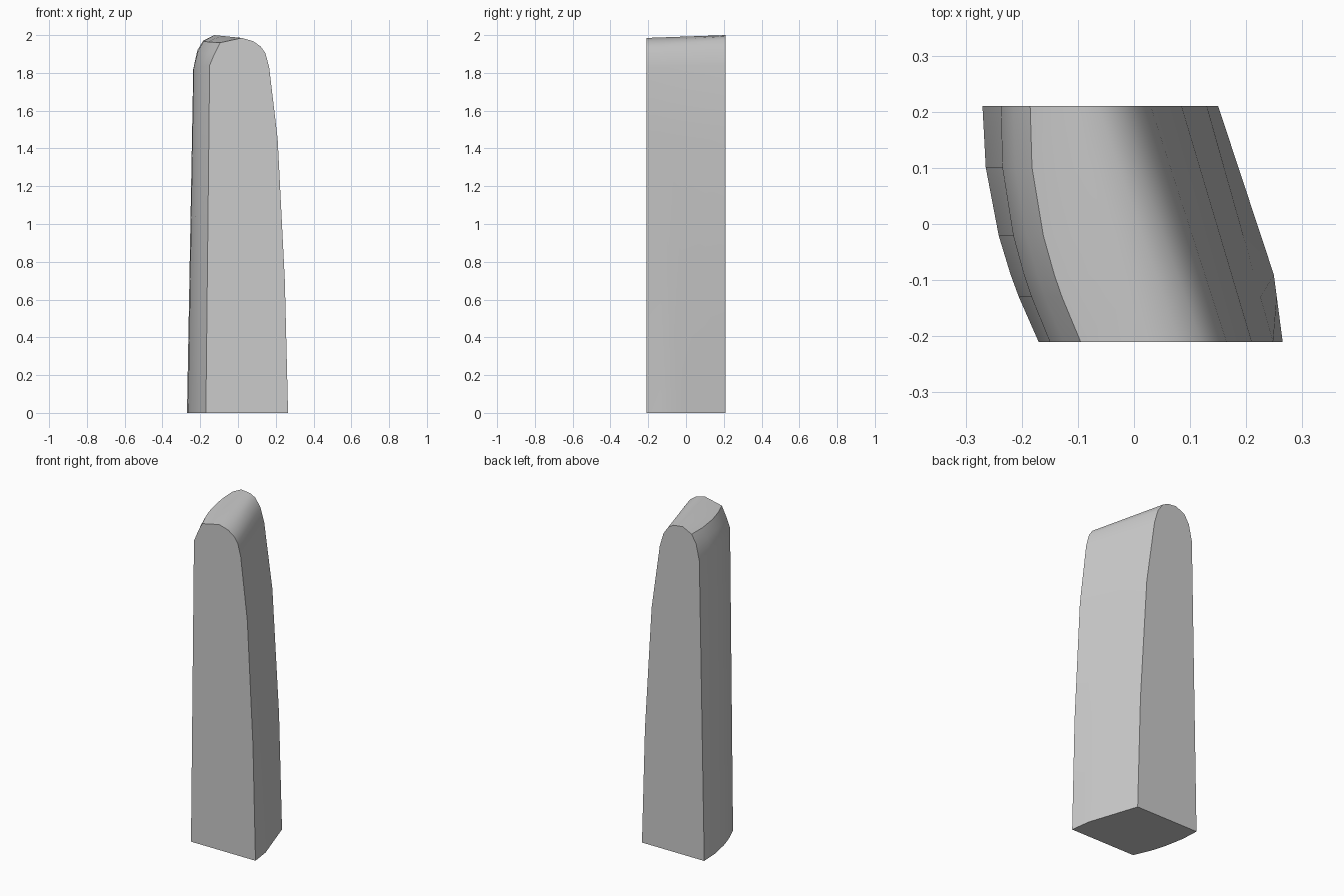
import bpy, bmesh, math

cube = bpy.data.objects.get("Cube")
if cube:
    bpy.data.objects.remove(cube)

# Stone colour
stone = bpy.data.materials.new("grey stone")
stone.use_nodes = True
colour = (0.6, 0.6, 0.6, 1)
stone.diffuse_color = colour
stone.node_tree.nodes["Principled BSDF"].inputs["Base Color"].default_value = colour

# Matching (x, z) outlines of the two flat ends, from left foot over the top to right foot
FRONT = [(-.17, 0), (-.15, 1.84), (-.125, 1.90), (-.095, 1.96), (.02, 1.985), (.08, 1.968),
         (.12, 1.94), (.145, 1.905), (.165, 1.83), (.21, 1.45), (.248, .7), (.265, 0)]
BACK = [(-.27, 0), (-.237, 1.82), (-.215, 1.92), (-.185, 1.97), (-.125, 2.0), (-.065, 1.993),
        (-.03, 1.975), (.005, 1.925), (.03, 1.84), (.085, 1.45), (.13, .7), (.15, 0)]
DEPTH = .21
STATIONS = (0, .19, .285, .45, .74, 1)   # front to back


def section(t):
    """Outline at a fraction t of the depth, with the bowed side swelling outwards."""
    ring = []
    for i, ((xf, zf), (xb, zb)) in enumerate(zip(FRONT, BACK)):
        x = xf + (xb - xf) * t
        if i < 4:
            x -= .105 * t * (1 - t)
        elif i == len(FRONT) - 1:
            x += .017 * min(t / .285, (1 - t) / .715)
        ring.append((x, -DEPTH + 2 * DEPTH * t, zf + (zb - zf) * t))
    return ring


# Standing stone: skin the sections and cap both ends
bm = bmesh.new()
rings = [[bm.verts.new(p) for p in section(t)] for t in STATIONS]
n = len(FRONT)
for a, b in zip(rings, rings[1:]):
    for i in range(n - 1):
        bm.faces.new((a[i], a[i + 1], b[i + 1], b[i]))
bm.faces.new(rings[0])
bm.faces.new(rings[-1])
bm.faces.new([r[0] for r in rings] + [r[-1] for r in reversed(rings)])
bmesh.ops.recalc_face_normals(bm, faces=bm.faces)

mesh = bpy.data.meshes.new("standing_stone")
bm.to_mesh(mesh)
bm.free()
mesh.materials.append(stone)
slab = bpy.data.objects.new("standing_stone", mesh)
bpy.context.collection.objects.link(slab)
bpy.context.view_layer.objects.active = slab
slab.select_set(True)
bpy.ops.object.shade_smooth_by_angle(angle=math.radians(30))
